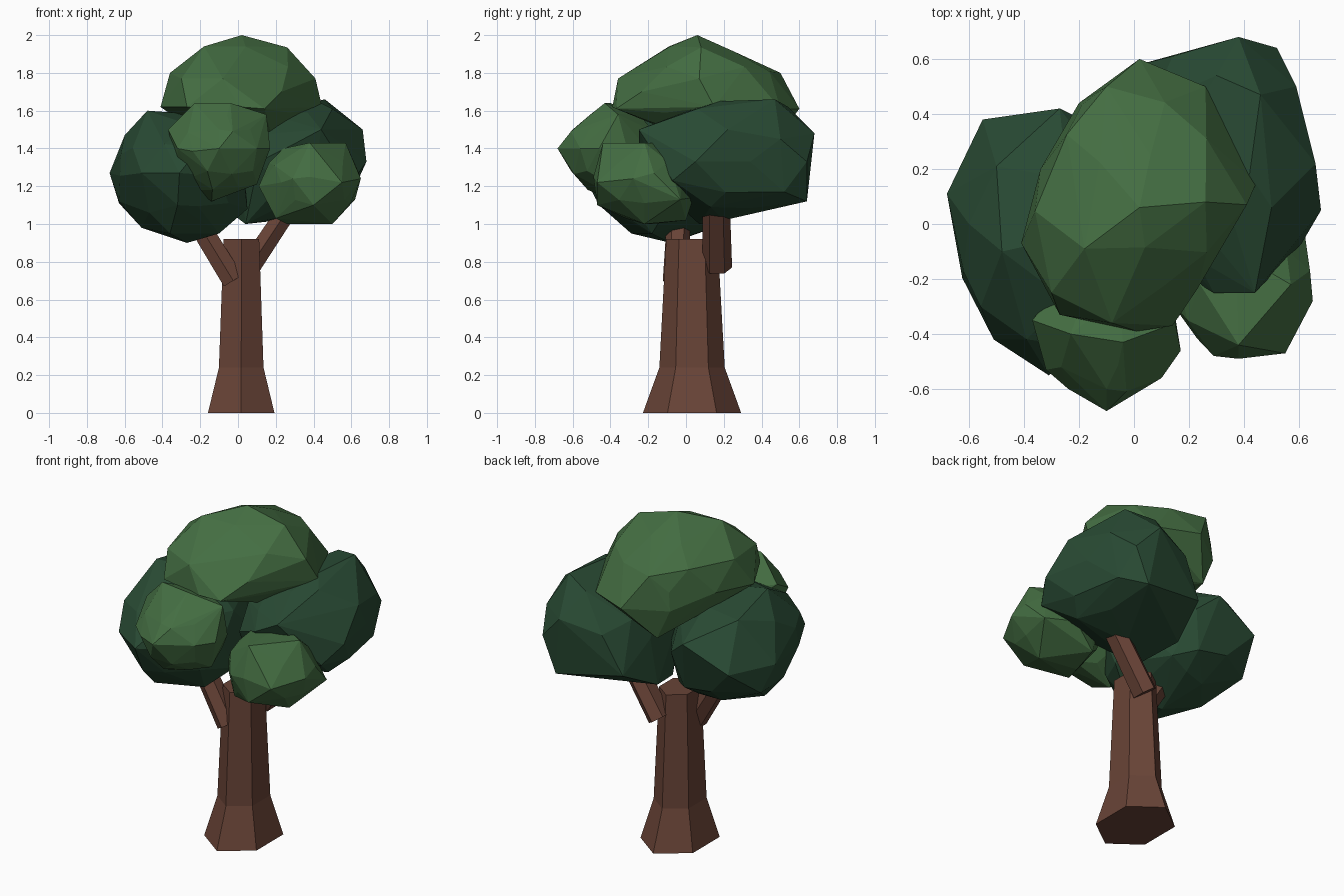
import bpy, bmesh, math, random
from mathutils import Vector

def material(name, color):
    m = bpy.data.materials.new(name)
    m.diffuse_color = (*color, 1)
    return m

bark = material("brown bark", (0.140, 0.057, 0.038))
light_leaf = material("light green leaves", (0.058, 0.156, 0.055))
dark_leaf = material("dark green leaves", (0.022, 0.069, 0.034))

def finish(name, bm, mat):
    bmesh.ops.recalc_face_normals(bm, faces=bm.faces)
    mesh = bpy.data.meshes.new(name)
    bm.to_mesh(mesh)
    bm.free()
    mesh.materials.append(mat)
    ob = bpy.data.objects.new(name, mesh)
    bpy.context.collection.objects.link(ob)
    return ob

def hex_limb(name, rings):
    """Six-sided limb through rings of (centre, direction, half thickness, half depth along y)."""
    bm = bmesh.new()
    loops = []
    for centre, direction, thick, depth in rings:
        side = Vector((0, 1, 0)).cross(Vector(direction)).normalized()
        loop = []
        for i in range(6):
            a = math.radians(60 * i)
            p = Vector(centre) + Vector((0, 1, 0)) * depth * math.cos(a)
            p += side * thick * math.sin(a) / math.sin(math.pi / 3)
            loop.append(bm.verts.new(p))
        loops.append(loop)
    for a, b in zip(loops, loops[1:]):
        for i in range(6):
            j = (i + 1) % 6
            bm.faces.new((a[i], a[j], b[j], b[i]))
    bm.faces.new(loops[0])
    bm.faces.new(loops[-1])
    return finish(name, bm, bark)

def leaf_clump(name, lo, hi, corners, mat, seed, fill=0.90):
    """Faceted boulder-like clump inside a box, with a few prominent corners."""
    rng = random.Random(seed)
    lo, hi = Vector(lo), Vector(hi)
    mid, half = (lo + hi) / 2, (hi - lo) / 2
    bm = bmesh.new()
    bmesh.ops.create_icosphere(bm, subdivisions=2, radius=1)
    free = list(bm.verts)
    moves = []
    # each corner takes over the vertex that points most nearly its way
    for c in corners:
        d = Vector([(c[i] - mid[i]) / half[i] for i in range(3)]).normalized()
        v = max(free, key=lambda w: w.co.dot(d))
        free.remove(v)
        moves.append((v, Vector(c)))
    for v in free:
        k = fill + rng.uniform(-0.04, 0.04)
        v.co = [mid[i] + v.co[i] * half[i] * k for i in range(3)]
    for v, c in moves:
        v.co = c
    hull = bmesh.ops.convex_hull(bm, input=bm.verts)
    junk = [g for g in set(hull["geom_interior"] + hull["geom_unused"])
            if isinstance(g, bmesh.types.BMVert)]
    bmesh.ops.delete(bm, geom=junk, context='VERTS')
    # merge nearly flat neighbours into larger facets
    bmesh.ops.dissolve_limit(bm, angle_limit=math.radians(3), verts=bm.verts, edges=bm.edges)
    return finish(name, bm, mat)

# Trunk with a flared foot
up = (0, 0, 1)
hex_limb("trunk", [((0.017, 0.032, 0), up, 0.176, 0.26),
                   ((0.017, 0.032, 0.24), up, 0.118, 0.173),
                   ((0.018, 0.031, 0.92), up, 0.094, 0.136)])

# Two branches reaching into the leaves
for name, a, b, thick, depth in (
        ("left_branch", (-0.025, -0.055, 0.70), (-0.27, -0.035, 1.10), 0.058, 0.068),
        ("right_branch", (0.06, 0.165, 0.77), (0.30, 0.16, 1.13), 0.056, 0.079)):
    d = Vector(b) - Vector(a)
    hex_limb(name, [(a, d, thick, depth), (b, d, thick * 0.9, depth * 0.9)])

# Leaf clumps
leaf_clump("crown_leaves", (-0.41, -0.39, 1.40), (0.445, 0.60, 2.0), [
    (0.02, 0.06, 2.0), (0.26, 0.08, 1.935), (0.06, 0.25, 1.915), (0.04, -0.085, 1.94),
    (-0.18, -0.09, 1.94), (-0.10, 0.50, 1.80), (-0.20, 0.44, 1.59), (0.02, 0.60, 1.61),
    (0.26, 0.50, 1.61), (0.41, 0.07, 1.77), (0.445, 0.15, 1.62), (-0.36, 0.047, 1.80),
    (-0.41, -0.07, 1.62), (-0.27, -0.33, 1.62), (-0.30, -0.25, 1.77), (0.14, -0.37, 1.61),
    (0.01, -0.39, 1.62), (-0.08, -0.36, 1.77), (-0.12, 0.45, 1.41), (-0.34, 0.20, 1.65)],
    light_leaf, 3, 0.82)
leaf_clump("left_leaves", (-0.68, -0.55, 0.90), (0.08, 0.43, 1.61), [
    (-0.68, 0.11, 1.27), (-0.55, 0.38, 1.27), (-0.27, 0.42, 1.40), (-0.62, -0.17, 1.37),
    (-0.51, -0.42, 1.27), (-0.31, -0.55, 1.27), (-0.48, -0.10, 1.60), (-0.50, 0.21, 1.53),
    (-0.60, 0.0, 1.47), (-0.63, 0.18, 1.11), (-0.63, -0.04, 1.12), (-0.27, -0.08, 0.90),
    (-0.51, -0.03, 0.98), (-0.22, 0.19, 1.0), (-0.36, -0.29, 0.95), (-0.47, -0.29, 1.06),
    (-0.10, -0.18, 0.95), (0.05, -0.10, 1.08), (-0.32, -0.46, 1.10), (-0.10, 0.21, 1.05),
    (-0.15, 0.36, 1.30)], dark_leaf, 5)
leaf_clump("right_leaves", (-0.06, -0.26, 1.0), (0.68, 0.68, 1.66), [
    (0.38, 0.68, 1.48), (0.52, 0.64, 1.33), (0.66, 0.22, 1.50), (0.68, 0.05, 1.33),
    (0.44, -0.25, 1.50), (0.29, -0.25, 1.42), (0.46, 0.47, 1.66), (0.30, 0.54, 1.62),
    (0.14, 0.61, 1.42), (0.02, 0.58, 1.19), (-0.04, 0.33, 1.06), (0.04, 0.07, 1.0),
    (0.43, 0.64, 1.12), (0.55, 0.52, 1.17), (0.52, 0.13, 1.09), (0.50, 0.06, 1.61),
    (0.61, -0.07, 1.23), (0.59, 0.50, 1.45), (0.42, 0.18, 1.65), (0.22, 0.20, 1.02)],
    dark_leaf, 8)
leaf_clump("front_left_leaves", (-0.37, -0.68, 1.12), (0.18, -0.10, 1.65), [
    (-0.10, -0.68, 1.40), (0.10, -0.56, 1.40), (0.17, -0.46, 1.40), (-0.32, -0.53, 1.40),
    (-0.37, -0.35, 1.50), (-0.23, -0.40, 1.64), (-0.04, -0.43, 1.64), (0.15, -0.36, 1.58),
    (-0.14, -0.38, 1.12), (0.10, -0.40, 1.21), (-0.10, -0.60, 1.50), (-0.24, -0.48, 1.25)],
    light_leaf, 11, 0.88)
leaf_clump("front_right_leaves", (0.10, -0.49, 1.0), (0.65, 0.05, 1.44), [
    (0.29, -0.48, 1.24), (0.38, -0.49, 1.25), (0.55, -0.47, 1.22), (0.65, -0.28, 1.24),
    (0.64, -0.17, 1.27), (0.62, -0.03, 1.13), (0.38, -0.44, 1.43), (0.57, -0.22, 1.43),
    (0.24, -0.22, 1.40), (0.17, -0.30, 1.27), (0.50, -0.22, 1.0), (0.20, -0.32, 1.03),
    (0.26, -0.18, 1.0), (0.40, -0.47, 1.10), (0.11, -0.25, 1.20), (0.40, -0.12, 1.43),
    (0.45, 0.04, 1.14), (0.45, -0.03, 1.33), (0.30, 0.0, 1.02)], light_leaf, 14, 0.93)
